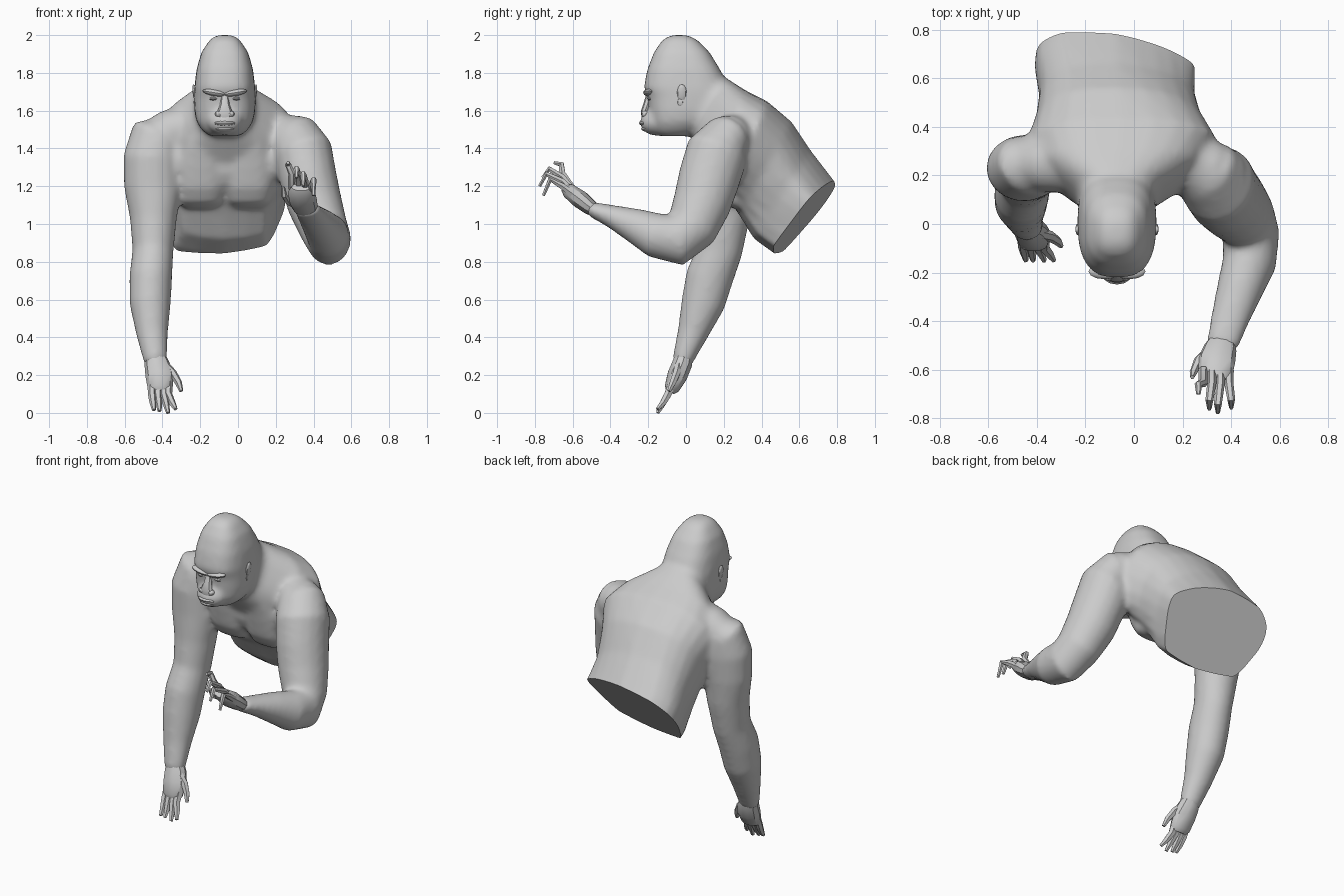
import bpy, bmesh, math
from mathutils import Vector as V, Matrix

grey = bpy.data.materials.new("plain_grey")
grey.diffuse_color = (0.6, 0.6, 0.6, 1)
MID = -0.07  # x of the head and chest midline


def make(name, bm):
    bmesh.ops.recalc_face_normals(bm, faces=bm.faces[:])
    me = bpy.data.meshes.new(name)
    bm.to_mesh(me)
    bm.free()
    me.materials.append(grey)
    ob = bpy.data.objects.new(name, me)
    bpy.context.collection.objects.link(ob)
    return ob


def ring(c, u, v, n=20, p=1.0):
    out = []
    for i in range(n):
        a = math.tau * i / n
        co, si = math.cos(a), math.sin(a)
        out.append(c + u * math.copysign(abs(co) ** p, co) + v * math.copysign(abs(si) ** p, si))
    return out


def loft(bm, rings):
    vs = [[bm.verts.new(p) for p in r] for r in rings]
    n = len(vs[0])
    for a, b in zip(vs, vs[1:]):
        for i in range(n):
            j = (i + 1) % n
            bm.faces.new((a[i], a[j], b[j], b[i]))
    bm.faces.new(vs[0][::-1])
    bm.faces.new(vs[-1])


def limb(bm, path, n=18):
    """path: (x, y, z, sideways radius, depth radius)"""
    pts = [V(p[:3]) for p in path]
    rings = []
    for i, p in enumerate(path):
        t = (pts[min(i + 1, len(pts) - 1)] - pts[max(i - 1, 0)]).normalized()
        ref = V((0, 1, 0)) if abs(t.x) > .95 else V((1, 0, 0))
        s = (ref - t * t.dot(ref)).normalized()
        rings.append(ring(pts[i], s * p[3], t.cross(s) * p[4], n))
    loft(bm, rings)


def ball(bm, c, r, rot=0.0, seg=16):
    m = Matrix.Translation(c) @ Matrix.Rotation(rot, 4, 'Y') @ Matrix.Diagonal((*r, 1))
    bmesh.ops.create_uvsphere(bm, u_segments=seg, v_segments=seg // 2 + 2, radius=1, matrix=m)


bm = bmesh.new()
# torso: back point (y, z), belly point (y, z), left x, right x, share of the angular waist outline
torso = [((.90, 1.08), (.68, .72), -.39, .23, 1), ((.775, 1.24), (.465, .845), -.41, .255, 1),
         ((.66, 1.39), (.36, .92), -.39, .25, .7), ((.56, 1.54), (.28, 1.05), -.405, .28, .3),
         ((.43, 1.65), (.22, 1.14), -.445, .345, 0), ((.32, 1.705), (.12, 1.32), -.39, .27, 0),
         ((.21, 1.775), (.03, 1.46), -.24, .10, 0), ((.10, 1.82), (-.06, 1.53), -.20, .06, 0)]
# waist outline (sideways, belly to back), one point per 30 degrees, then midpoints
waist = [(0, 1), (.5, .8), (.86, .52), (1, .32), (.88, -.3), (.7, -.87), (0, -1),
         (-.75, -.85), (-.92, -.3), (-1, .2), (-.93, .6), (-.66, .92)]
fine = []
for i, p in enumerate(waist):
    q = waist[(i + 1) % 12]
    fine += [p, ((p[0] + q[0]) * .51, (p[1] + q[1]) * .51)]
rings = []
for d, b, l, r, k in torso:
    c = V(((l + r) / 2, (d[0] + b[0]) / 2, (d[1] + b[1]) / 2))
    u, v = V((0, (d[0] - b[0]) / 2, (d[1] - b[1]) / 2)), V(((r - l) / 2, 0, 0))
    rings.append([p.lerp(c + u * s + v * x, k) for p, (x, s) in zip(ring(c, u, v, 24, .8), fine)])
loft(bm, rings)
# chest muscles: z, front y, half width
chest = [(1.085, .24, .085), (1.115, .18, .118), (1.19, .135, .135), (1.29, .11, .138),
         (1.38, .09, .125), (1.46, .07, .09)]
for s in (-1, 1):
    loft(bm, [ring(V((MID + s * .128, (f + .37) / 2, z)), V((0, (.37 - f) / 2, 0)), V((w, 0, 0)), 20, .75)
              for z, f, w in chest])
# chest to shoulder bands
limb(bm, [(-.44, .25, 1.36, .10, .10), (-.30, .25, 1.34, .125, .14), (MID, .25, 1.32, .13, .16),
          (.16, .25, 1.34, .125, .14), (.34, .20, 1.36, .10, .10)])
# shoulder slopes
limb(bm, [(-.53, .25, 1.44, .08, .07), (-.38, .25, 1.48, .12, .12), (MID, .27, 1.56, .15, .14),
          (.20, .28, 1.47, .13, .13), (.30, .23, 1.46, .12, .12), (.40, .19, 1.41, .10, .08)])
# skull: z, front y, back y, half width
skull = [(2.0, -.08, .01, .045), (1.975, -.125, .06, .08), (1.91, -.17, .125, .124),
         (1.82, -.205, .18, .150), (1.72, -.225, .23, .162), (1.675, -.205, .23, .163),
         (1.6, -.195, .20, .162), (1.54, -.185, .14, .150), (1.495, -.17, .08, .120), (1.465, -.14, .02, .08)]
loft(bm, [ring(V((MID, (f + b) / 2, z)), V((0, (b - f) / 2, 0)), V((w, 0, 0)), 24, .76)
          for z, f, b, w in skull])
# muzzle
ball(bm, (MID, -.165, 1.54), (.095, .08, .072))
# hanging arm
limb(bm, [(-.36, .27, 1.48, .10, .10), (-.43, .24, 1.45, .15, .125), (-.452, .23, 1.35, .157, .137),
          (-.45, .225, 1.2, .155, .132), (-.448, .21, 1.03, .125, .127), (-.45, .18, .86, .109, .12),
          (-.462, .125, .72, .114, .127), (-.465, .09, .58, .110, .117), (-.455, .035, .42, .085, .082),
          (-.44, -.01, .30, .067, .06), (-.435, -.02, .26, .06, .05)])
# bent arm
limb(bm, [(.22, .26, 1.47, .10, .12), (.30, .21, 1.45, .15, .13), (.345, .165, 1.38, .157, .167),
          (.37, .125, 1.25, .153, .165), (.405, .085, 1.11, .147, .155), (.452, .03, .98, .130, .14),
          (.482, -.045, .915, .118, .138), (.475, -.16, .94, .112, .12), (.435, -.27, .992, .096, .093),
          (.395, -.39, 1.04, .080, .062), (.365, -.49, 1.075, .069, .042), (.36, -.51, 1.085, .06, .035)])
body = make("body", bm)

# fuse the muscles into one skin
rm = body.modifiers.new("fuse", 'REMESH')
rm.mode, rm.voxel_size = 'VOXEL', 0.016
sm = body.modifiers.new("soften", 'SMOOTH')
sm.factor, sm.iterations = 0.5, 9
fused = bmesh.new()
fused.from_object(body, bpy.context.evaluated_depsgraph_get())
# slanted flat cut across the waist, kept clear of the arms
upper = [f for f in fused.faces if f.calc_center_median().z > .6]
geom = list({e for f in upper for e in f.edges} | {v for f in upper for v in f.verts}) + upper
res = bmesh.ops.bisect_plane(fused, geom=geom, plane_co=(.25, .64, 1.12),
                             plane_no=(.022, .137, -.112), clear_outer=True)
rim = [e for e in res['geom_cut'] if isinstance(e, bmesh.types.BMEdge)]
bmesh.ops.holes_fill(fused, edges=rim, sides=0)
body.modifiers.clear()
bmesh.ops.recalc_face_normals(fused, faces=fused.faces[:])
fused.to_mesh(body.data)
fused.free()
if not body.data.materials:
    body.data.materials.append(grey)

# brow ridge
bm = bmesh.new()
for s in (-1, 1):
    ball(bm, (MID + s * .052, -.195, 1.695), (.066, .032, .018), s * -.16, 12)
make("brow_ridge", bm)

# eyes
bm = bmesh.new()
for s in (-1, 1):
    ball(bm, (MID + s * .058, -.184, 1.664), (.025, .022, .011), 0, 10)
make("eyes", bm)

# nose bridge, tip and nostrils
bm = bmesh.new()
limb(bm, [(MID, -.19, 1.685, .018, .02), (MID, -.205, 1.63, .026, .022), (MID, -.22, 1.59, .042, .02),
          (MID, -.22, 1.565, .035, .015)], 8)
for s in (-1, 1):
    ball(bm, (MID + s * .03, -.215, 1.582), (.022, .022, .018), 0, 8)
make("nose", bm)

# lips
bm = bmesh.new()
ball(bm, (MID, -.207, 1.534), (.062, .042, .018), 0, 12)
ball(bm, (MID, -.198, 1.504), (.055, .04, .017), 0, 12)
make("lips", bm)

# ears: rim and inner lobe
bm = bmesh.new()
for s in (-1, 1):
    ball(bm, (MID + s * .158, -.022, 1.69), (.012, .026, .05), s * .15, 10)
    ball(bm, (MID + s * .155, -.03, 1.645), (.010, .018, .025), 0, 8)
make("ears", bm)


def hand(name, palm, fingers, r):
    b = bmesh.new()
    limb(b, palm, 10)
    for pts in fingers:
        limb(b, [(*p, r * k, r * k) for p, k in zip(pts, (1.15, 1.05, .9, .5))], 6)
    make(name, b)


# hanging hand
fingers = []
for bx, tx, tz in ((-.455, -.445, .015), (-.425, -.415, .01), (-.395, -.37, .0), (-.37, -.33, .02)):
    fingers.append([(bx, -.07, .16), (bx, -.095, .10), ((bx + tx) / 2, -.12, .055), (tx, -.15, tz)])
fingers.append([(-.385, -.04, .25), (-.345, -.05, .21), (-.315, -.07, .16), (-.30, -.09, .115)])
hand("hanging_hand", [(-.44, -.01, .30, .055, .05), (-.43, -.02, .26, .066, .055),
                      (-.415, -.045, .20, .075, .056), (-.412, -.075, .13, .066, .042),
                      (-.412, -.085, .11, .05, .025)], fingers, .021)

# raised hand with curled fingers
fingers = []
for bx, tx, ty, tz in ((.285, .265, -.69, 1.325), (.32, .31, -.755, 1.285),
                       (.355, .345, -.77, 1.24), (.39, .40, -.75, 1.19)):
    lift = (tz - 1.19) * .5
    fingers.append([(bx, -.60, 1.16 + lift * .4), (bx, -.655, 1.20 + lift), (tx, ty + .03, 1.235 + lift * 1.2),
                    (tx, ty - .005, tz - .04)])
fingers[0][3] = (.265, -.70, 1.325)
fingers.append([(.31, -.52, 1.10), (.265, -.56, 1.12), (.245, -.61, 1.15), (.24, -.63, 1.195)])
hand("raised_hand", [(.365, -.48, 1.07, .055, .035), (.355, -.51, 1.09, .068, .043),
                     (.34, -.56, 1.13, .077, .05), (.335, -.62, 1.175, .07, .042),
                     (.335, -.645, 1.195, .052, .025)], fingers, .018)

# smooth skin, crisp creases
bpy.ops.object.select_all(action='DESELECT')
for ob in bpy.context.scene.objects:
    ob.select_set(True)
    bpy.context.view_layer.objects.active = ob
bpy.ops.object.shade_smooth_by_angle(angle=math.radians(35))
